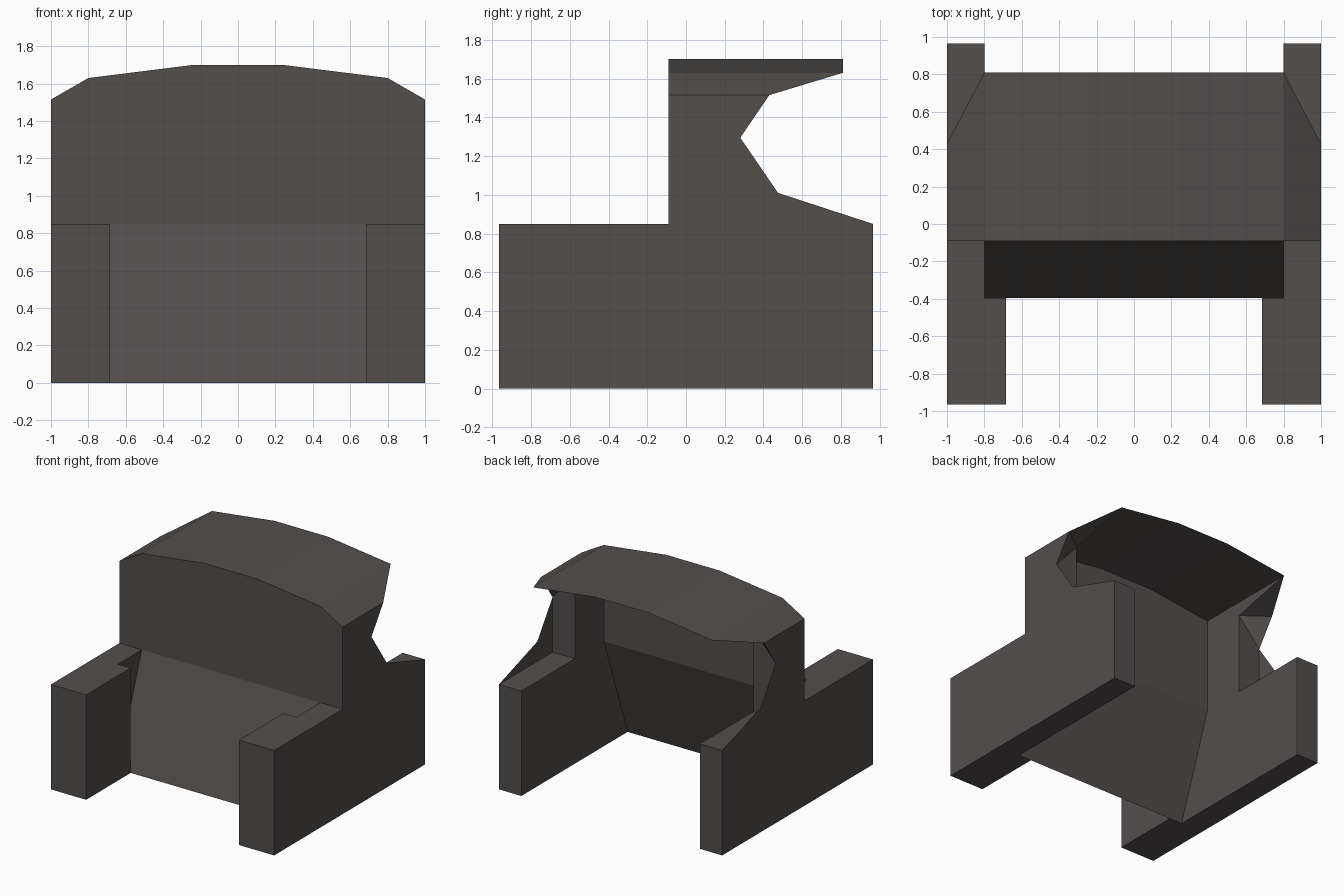
import bpy, bmesh

if "Cube" in bpy.data.objects:
    bpy.data.objects.remove(bpy.data.objects["Cube"])

FRONT, PILLAR, END = -0.09, 0.28, 0.965     # key y stations
INNER, SILL, EAVE = 0.80, 0.85, 1.515       # inner wall x, sill and eave heights
ARCH = [(-1, EAVE), (-0.8, 1.63), (-0.24, 1.70), (0.24, 1.70), (0.8, 1.63), (1, EAVE)]

paint = bpy.data.materials.new("dark_paint")
paint.diffuse_color = (0.085, 0.077, 0.073, 1)
paint.use_nodes = True
paint.node_tree.nodes["Principled BSDF"].inputs["Base Color"].default_value = paint.diffuse_color


def make(name, faces, extrude=0, mirror=False):
    """Build an object from point-list faces, optionally raised in z and mirrored in x."""
    bm = bmesh.new()
    for pts in faces:
        bm.faces.new([bm.verts.new(p) for p in pts])
    bmesh.ops.remove_doubles(bm, verts=bm.verts, dist=1e-5)
    if extrude:
        res = bmesh.ops.extrude_face_region(bm, geom=bm.faces[:], use_keep_orig=True)
        top = [g for g in res["geom"] if isinstance(g, bmesh.types.BMVert)]
        bmesh.ops.translate(bm, verts=top, vec=(0, 0, extrude))
        bmesh.ops.recalc_face_normals(bm, faces=bm.faces)
    me = bpy.data.meshes.new(name)
    bm.to_mesh(me)
    bm.free()
    me.materials.append(paint)
    ob = bpy.data.objects.new(name, me)
    bpy.context.collection.objects.link(ob)
    if mirror:
        mod = ob.modifiers.new("mirror", "MIRROR")
        mod.use_axis[0] = True
    return ob


# Low side walls, thicker at the front
plan = [(1, -END), (1, END), (INNER, END), (INNER, -0.395), (0.685, -0.395), (0.685, -END)]
make("side_walls", [[(x, y, 0) for x, y in plan]], extrude=SILL, mirror=True)

# Outer side panels with the notched rear fin
profile = [(FRONT, SILL), (END, SILL), (0.475, 1.01), (PILLAR, 1.295), (0.43, EAVE), (FRONT, EAVE)]
make("side_panels", [[(1, y, z) for y, z in profile]], mirror=True)

# Pillars: inner face, rear face, and the bracket under the roof overhang
knee, eave, tip = (INNER, PILLAR, EAVE), (1, 0.43, EAVE), (INNER, 0.81, 1.63)
notch = (1, PILLAR, 1.295)
make("pillars", [
    [(INNER, PILLAR, SILL), (INNER, FRONT, SILL), (INNER, FRONT, 1.63), tip, knee],
    [(1, PILLAR, SILL), (INNER, PILLAR, SILL), knee, notch],
    [notch, knee, eave],
    [knee, tip, eave],
], mirror=True)

# Upright front panel under the arch
make("front_panel", [[(-1, FRONT, SILL), (1, FRONT, SILL)] + [(x, FRONT, z) for x, z in reversed(ARCH)]])

# Sloping lower panel between the walls
make("sloped_panel", [[(-INNER, -0.395, 0), (INNER, -0.395, 0), (INNER, FRONT, SILL), (-INNER, FRONT, SILL)]])

# Faceted arched roof, cut back at the outer corners
rear = [0.43, 0.81, 0.81, 0.81, 0.81, 0.43]
make("roof", [[(a[0], FRONT, a[1]), (b[0], FRONT, b[1]), (b[0], rb, b[1]), (a[0], ra, a[1])]
              for a, b, ra, rb in zip(ARCH, ARCH[1:], rear, rear[1:])])
